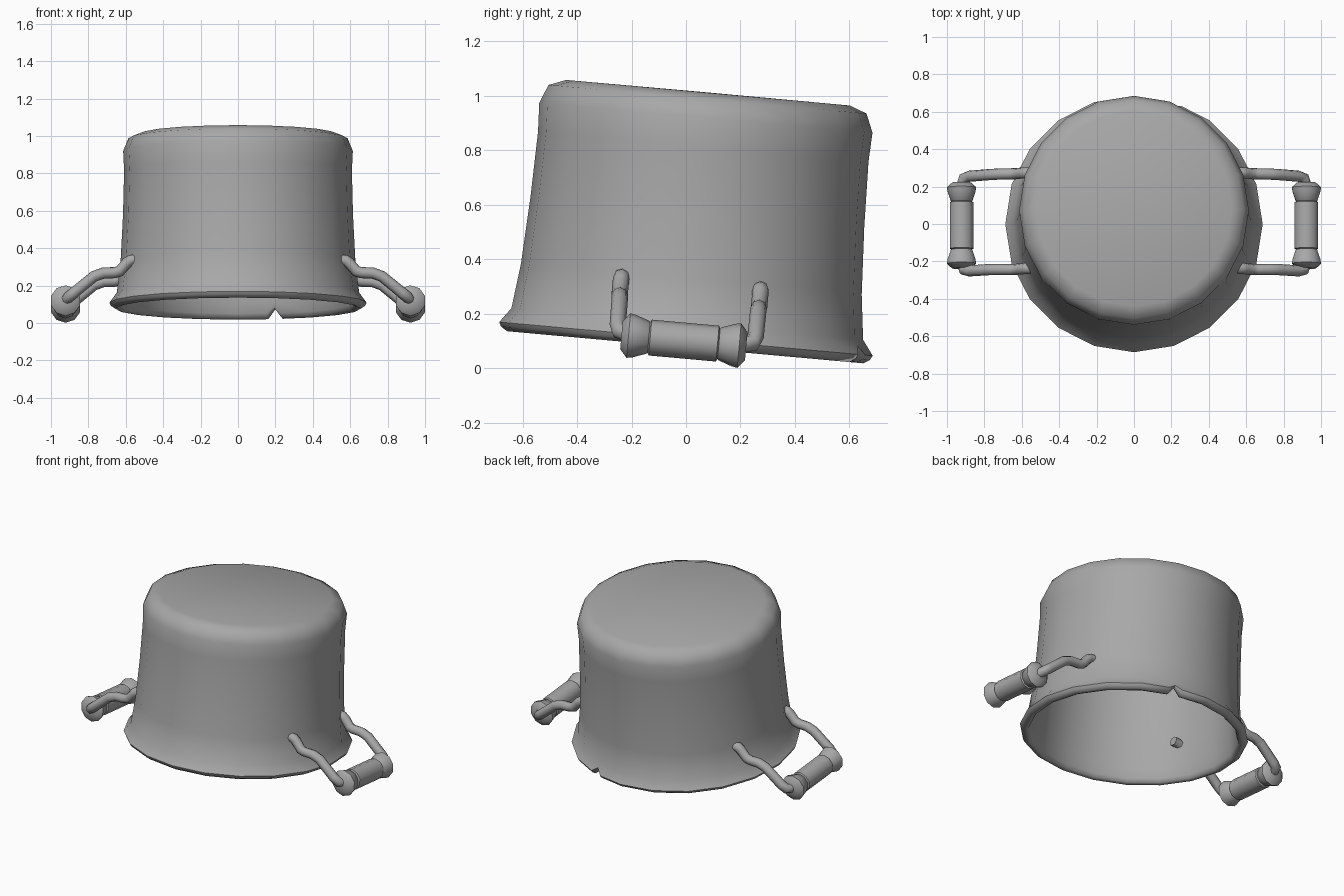
import bpy, bmesh
from math import sin, cos, pi, radians
from mathutils import Vector, Matrix

if "Cube" in bpy.data.objects:
    bpy.data.objects.remove(bpy.data.objects["Cube"])

steel = bpy.data.materials.new("grey_steel")
steel.use_nodes = True
steel.diffuse_color = (0.39, 0.39, 0.39, 1)
steel.node_tree.nodes["Principled BSDF"].inputs["Base Color"].default_value = steel.diffuse_color

# The whole pot stands upside down, leaning on its rim and handles
TILT = Matrix.Translation((0, -0.003, 0.077)) @ Matrix.Rotation(radians(-5.15), 4, 'X')


def circle(n):
    return [Vector((sin(2 * pi * i / n), cos(2 * pi * i / n), 0)) for i in range(n)]


def revolve(profile, columns):
    """Rings of points for (radius, height) steps round the columns."""
    return [[c * r + Vector((0, 0, h)) for c in columns] for r, h in profile]


def skin(name, rings, matrix, sharp):
    """Join the rings with faces; points that coincide are merged."""
    bm = bmesh.new()
    rows = [[bm.verts.new(p) for p in ring] for ring in rings]
    for a, b in zip(rows, rows[1:]):
        for j in range(len(a)):
            bm.faces.new((a[j - 1], a[j], b[j], b[j - 1]))
    bmesh.ops.remove_doubles(bm, verts=bm.verts, dist=0.0001)
    bmesh.ops.recalc_face_normals(bm, faces=bm.faces)
    mesh = bpy.data.meshes.new(name)
    bm.to_mesh(mesh)
    bm.free()
    mesh.materials.append(steel)
    ob = bpy.data.objects.new(name, mesh)
    bpy.context.collection.objects.link(ob)
    ob.matrix_world = matrix
    bpy.ops.object.select_all(action='DESELECT')
    ob.select_set(True)
    bpy.context.view_layer.objects.active = ob
    bpy.ops.object.shade_smooth_by_angle(angle=radians(sharp))


# Pot shell: inside from the base to the rim, then outside back to the base
inside = [(0, 0.917), (0.515, 0.916), (0.568, 0.896), (0.592, 0.84), (0.587, 0.74),
          (0.593, 0.5), (0.605, 0.25), (0.616, 0.09)]
rim = [(0.625, 0.03), (0.635, 0.007), (0.656, 0.0), (0.68, 0.015), (0.688, 0.031)]
outside = [(0.648, 0.086), (0.628, 0.25), (0.615, 0.5), (0.609, 0.74), (0.614, 0.846),
           (0.586, 0.914), (0.523, 0.938), (0, 0.939)]

# A narrow nick is cut in the rim at the back; walls keep one column there
walls = circle(20)
nick = walls[1]
split = walls[:1] + [nick.lerp(walls[0], 0.2), nick, nick.lerp(walls[2], 0.2)] + walls[2:]
walls[1:2] = [nick] * 3
lip = revolve(rim, split)
for ring, (r, h) in zip(lip, rim):
    ring[2] = nick * (0.625 + (r - 0.625) * 0.6) + Vector((0, 0, 0.055 + h * 0.2))
skin("pot_shell", revolve(inside, walls) + lip + revolve(outside, walls), TILT, 60)

# Handles: turned grip with flared ends, held by two bent wires
flare = [(0, 0.230), (0.052, 0.230), (0.082, 0.204), (0.078, 0.182), (0.061, 0.134)]
half = flare + [(0.056, 0.129), (0.066, 0.124)]
grip = half + [(r, -h) for r, h in reversed(half)]
wire = [(0.505, 0.254, 0.243), (0.575, 0.256, 0.236), (0.595, 0.257, 0.222),
        (0.632, 0.257, 0.178), (0.66, 0.257, 0.17), (0.72, 0.256, 0.168),
        (0.77, 0.255, 0.15), (0.88, 0.254, 0.06), (0.908, 0.247, 0.038),
        (0.922, 0.20, 0.026)]

for side, sx in (("left", 1), ("right", -1)):
    spin = Matrix.Translation((sx * 0.922, -0.007, 0.024)) @ Matrix.Rotation(radians(90), 4, 'X')
    skin(side + "_grip", revolve(grip, circle(10)), TILT @ spin, 50)
    for end, sy in (("front", -1), ("back", 1)):
        curve = bpy.data.curves.new(f"{side}_{end}_wire", 'CURVE')
        curve.dimensions = '3D'
        curve.bevel_depth = 0.03
        curve.bevel_resolution = 2
        curve.use_fill_caps = True
        spline = curve.splines.new('POLY')
        spline.points.add(len(wire) - 1)
        for p, (x, y, z) in zip(spline.points, wire):
            p.co = (sx * x, sy * y, z, 1)
        spline.use_smooth = True
        curve.materials.append(steel)
        ob = bpy.data.objects.new(curve.name, curve)
        bpy.context.collection.objects.link(ob)
        ob.matrix_world = TILT
